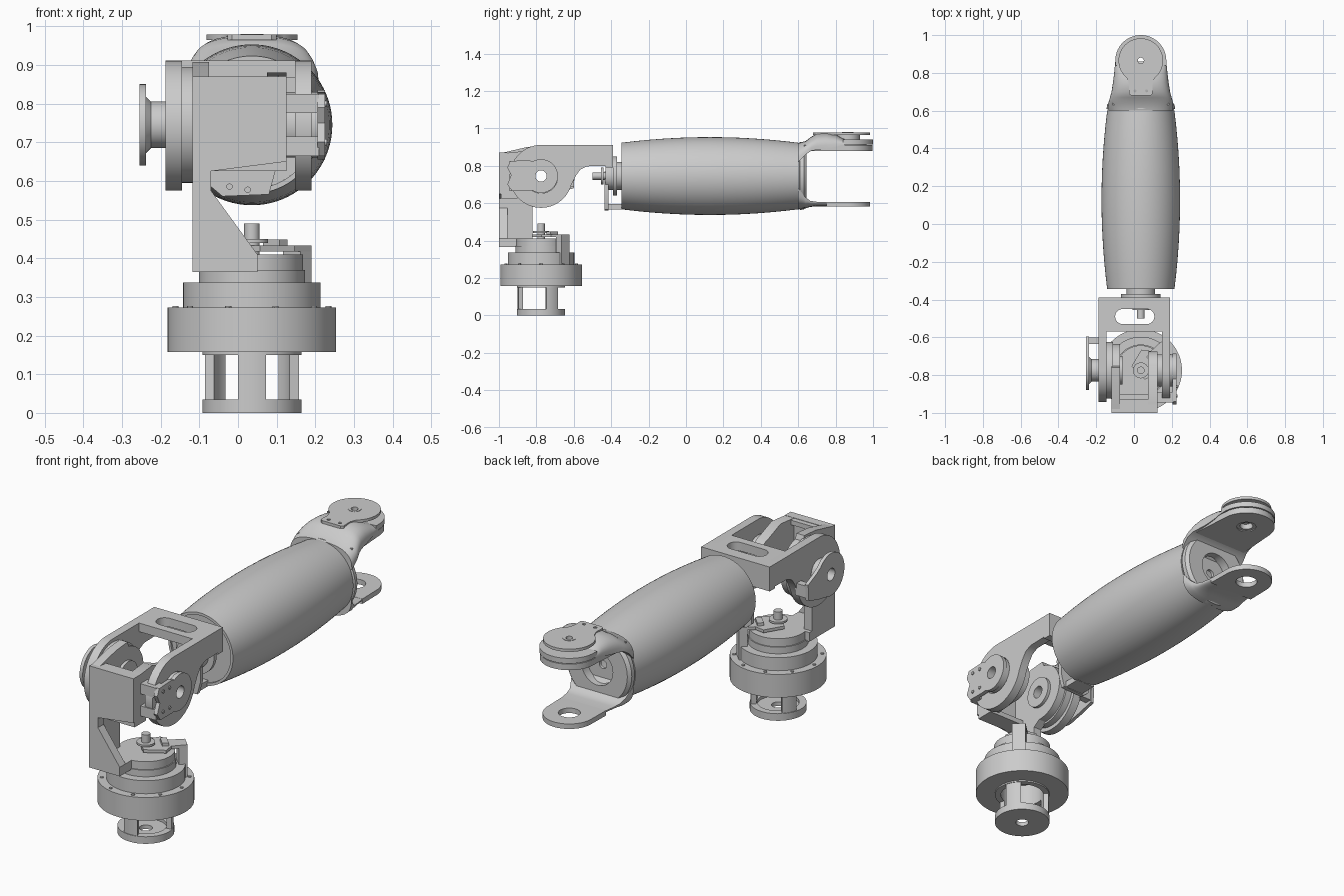
import bpy, bmesh
from math import sin, cos, pi, radians
from mathutils import Matrix, Vector

if "Cube" in bpy.data.objects:
    bpy.data.objects.remove(bpy.data.objects["Cube"])

CX, CY, JZ = 0.036, -0.775, 0.745   # base axis x/y, joint and arm height
# local (u, v, w) frames: plates are drawn in u,v and extruded along w
FRAME = {'z': Matrix.Identity(3),
         'x': Matrix(((0, 0, 1), (1, 0, 0), (0, 1, 0))),
         'y': Matrix(((1, 0, 0), (0, 0, 1), (0, 1, 0)))}


def finish(name, bm):
    bmesh.ops.remove_doubles(bm, verts=bm.verts, dist=1e-5)
    bmesh.ops.recalc_face_normals(bm, faces=bm.faces)
    me = bpy.data.meshes.new(name)
    bm.to_mesh(me)
    bm.free()
    ob = bpy.data.objects.new(name, me)
    bpy.context.collection.objects.link(ob)
    return ob


def lathe(name, axis, c, profile, n=64):
    """Revolve a closed (radius, offset) profile; c = world centre."""
    bm = bmesh.new()
    vs = [bm.verts.new((r, 0, t)) for r, t in profile]
    es = [bm.edges.new((vs[i], vs[(i + 1) % len(vs)])) for i in range(len(vs))]
    bmesh.ops.spin(bm, geom=vs + es, cent=(0, 0, 0), axis=(0, 0, 1), angle=2 * pi, steps=n)
    bm.transform(Matrix.Translation(c) @ FRAME[axis].to_4x4())
    return finish(name, bm)


def tube(name, axis, c, r, a, b, hole=0.0, n=64):
    return lathe(name, axis, c, [(hole, a), (r, a), (r, b), (hole, b)], n)


def box(name, x0, x1, y0, y1, z0, z1, turn=None):
    bm = bmesh.new()
    bmesh.ops.create_cube(bm, size=1)
    bm.transform(Matrix.Translation(((x0 + x1) / 2, (y0 + y1) / 2, (z0 + z1) / 2))
                 @ Matrix.Diagonal((x1 - x0, y1 - y0, z1 - z0, 1)))
    if turn:
        bm.transform(turn)
    return finish(name, bm)


def plate(name, axis, a, b, outer, holes=(), turn=None):
    """Flat plate with holes, filled from closed 2D outlines."""
    cu = bpy.data.curves.new(name, 'CURVE')
    cu.dimensions, cu.fill_mode, cu.extrude = '2D', 'BOTH', (b - a) / 2
    for pts in [outer, *holes]:
        sp = cu.splines.new('POLY')
        sp.points.add(len(pts) - 1)
        for p, q in zip(sp.points, pts):
            p.co = (q[0], q[1], 0, 1)
        sp.use_cyclic_u = True
    tmp = bpy.data.objects.new(name, cu)
    bpy.context.collection.objects.link(tmp)
    dg = bpy.context.evaluated_depsgraph_get()
    me = bpy.data.meshes.new_from_object(tmp.evaluated_get(dg))
    bm = bmesh.new()
    bm.from_mesh(me)
    bpy.data.objects.remove(tmp)
    bpy.data.curves.remove(cu)
    bpy.data.meshes.remove(me)
    bm.transform(FRAME[axis].to_4x4() @ Matrix.Translation((0, 0, (a + b) / 2)))
    if turn:
        bm.transform(turn)
    return finish(name, bm)


def arc(x, y, r, a0=0, a1=360, n=40):
    m = n if abs(a1 - a0) == 360 else n + 1
    return [(x + r * cos(radians(a0 + (a1 - a0) * i / n)),
             y + r * sin(radians(a0 + (a1 - a0) * i / n))) for i in range(m)]


def slot(x0, x1, y, r):
    return arc(x1 - r, y, r, -90, 90, 12) + arc(x0 + r, y, r, 90, 270, 12)


def loft(name, stations, n=24):
    """Vaulted arm: stations of (y, half width, flat z, crown z)."""
    bm = bmesh.new()
    rings = []
    for y, w, zb, zt in stations:
        ring = []
        for i in range(n + 1):
            a = pi * i / n
            c, s = cos(a), max(sin(a), 0)
            ring.append(bm.verts.new((CX + w * abs(c) ** .7 * (1 if c > 0 else -1), y,
                                      zb + (zt - zb) * s ** .7)))
        rings.append(ring)
    for p, q in zip(rings, rings[1:]):
        for i in range(n + 1):
            j = (i + 1) % (n + 1)
            bm.faces.new((p[i], p[j], q[j], q[i]))
    bm.faces.new(rings[0])
    bm.faces.new(rings[-1])
    return finish(name, bm)


# --- pedestal: foot ring, three posts, stepped drum
base = (CX, CY, 0)
lathe('foot_ring', 'z', base, [(.03, 0), (.128, 0), (.128, .035), (.095, .035), (.095, .02), (.03, .02)])
for k in range(3):
    mid = -90 + 120 * k
    outline = arc(CX, CY, .125, mid - 17, mid + 17, 10) + arc(CX, CY, .1, mid + 17, mid - 17, 10)
    plate(f'foot_post_{k}', 'z', .03, .165, outline)
lathe('base_drum', 'z', base, [(.1, .157), (.218, .157), (.218, .272), (.178, .272), (.178, .337),
                               (.137, .337), (.137, .37), (0, .37), (0, .26), (.1, .26)], 72)
tube('drum_collar', 'z', base, .128, .15, .17, .1)
for k in range(10):
    a = 2 * pi * k / 10
    tube(f'drum_bolt_{k}', 'z', (CX + .198 * cos(a), CY + .198 * sin(a), 0), .008, .27, .276, n=12)

# --- turntable, centre shaft and sensor bracket turned 45 degrees
tube('turntable', 'z', base, .132, .37, .41)
tube('shaft', 'z', base, .02, .41, .49, n=24)
tube('shaft_collar', 'z', base, .042, .44, .45, n=32)
turn = Matrix.Translation((CX, CY, 0)) @ Matrix.Rotation(radians(45), 4, 'Z')
box('sensor_leg', .145, .185, -.032, .032, .27, .42, turn)
plate('sensor_plate', 'z', .418, .433, [(-.02, -.05), (.08, -.075), (.11, -.035), (.185, -.032),
      (.185, .032), (.11, .035), (.08, .075), (-.02, .05)], [arc(0, 0, .015, n=16)], turn)
box('sensor_chip', .07, .1, -.03, .03, .43, .448, turn)

# --- shoulder bracket: front plate with gusset, side walls, foot
plate('shoulder_front_plate', 'y', -1, -.955, [(-.118, .365), (.05, .365), (.05, .41), (-.07, .575),
      (-.07, .625), (.125, .65), (.125, .87), (-.118, .87)])
box('shoulder_foot', -.118, .05, -.99, -.8, .365, .41)
box('shoulder_lower_lip', -.08, .125, -.99, -.9, .625, .65)
hub = arc(CY, JZ, .14, -120, 80, 30)
plate('shoulder_left_wall', 'x', -.118, -.075,
      [(-1, .365), (-.82, .365), (-.82, .58)] + hub[4:] + [(-.76, .908), (-.85, .9), (-1, .865)],
      [arc(CY, JZ, .06)])
plate('shoulder_right_wall', 'x', .075, .125,
      [(-.99, .63)] + arc(CY, JZ, .1, -100, 80, 24) + [(-.85, .88), (-.99, .865)],
      [arc(CY, JZ, .03, n=24)])
box('shoulder_top_web', -.08, .125, -1, -.93, .845, .868)

# --- elbow fork: two rounded cheeks, top plate with slot, end wall
cheek = [(-.39, .911), (CY, .911)] + arc(CY, .743, .168, 90, 345, 44) + \
        [(-.59, .745), (-.565, .78), (-.53, .797), (-.39, .8)]
plate('fork_left_cheek', 'x', -.187, -.145, cheek, [arc(CY, .743, .035, n=24)])
plate('fork_right_cheek', 'x', .148, .19, cheek, [arc(CY, .743, .09)])
plate('fork_top_plate', 'z', .868, .911, [(-.187, -.39), (.19, -.39), (.19, -.57), (-.187, -.57)],
      [slot(-.1, .108, -.49, .04)])
box('fork_end_wall', -.187, .19, -.43, -.39, .79, .911)
tube('joint_bearing_ring', 'x', (0, CY, JZ), .15, -.145, -.112, .115)
tube('joint_inner_hub', 'x', (0, CY, JZ), .075, -.145, -.06, .03)
tube('joint_right_hub', 'x', (0, CY, JZ), .085, .12, .215, .03)

# left joint cover with lobe
lathe('left_neck', 'x', (0, CY, JZ), [(.03, -.187), (.06, -.187), (.06, -.225), (.075, -.24), (.03, -.24)], 48)
plate('left_cover', 'x', -.255, -.238,
      arc(CY, JZ, .105, 40, 290, 30) + [(-.67, .66), (-.6, .68), (-.595, .76), (-.66, .79)],
      [arc(CY, JZ, .03, n=24)])
box('left_cover_leg', -.25, -.18, -.635, -.6, .69, .75)

# right joint cover with lobe toward the front
plate('right_cover', 'x', .205, .225,
      arc(CY, JZ, .09, -120, 120, 30) + [(-.84, .83), (-.94, .825), (-.955, .79), (-.935, .75),
                                         (-.955, .7), (-.93, .665), (-.84, .665)],
      [arc(CY, JZ, .03, n=24)])
for k, z in enumerate((.69, .80)):
    box(f'right_cover_spacer_{k}', .12, .21, -.945, -.89, z - .025, z + .025)
for k in range(4):
    tube(f'right_cover_bolt_{k}', 'x', (0, -.91 + .05 * (k % 2), .7 + .1 * (k // 2)), .008, .22, .23, n=12)

# --- forearm mounting: shaft, flanges and hanging bracket
arm = (CX, 0, JZ)
tube('arm_shaft', 'y', arm, .02, -.5, -.4, n=24)
tube('arm_shaft_collar', 'y', arm, .045, -.455, -.44, n=32)
tube('arm_flange', 'y', arm, .075, -.43, -.3)
tube('arm_flange_disc', 'y', arm, .105, -.39, -.37)
plate('arm_sensor_bracket', 'y', -.435, -.415, [(-.07, .585), (-.04, .56), (.08, .565), (.098, .63),
      (.098, .7), (-.02, .77), (-.07, .7)], [arc(-.022, .585, .007, n=12), arc(.025, .577, .007, n=12)])
box('arm_sensor_leg', -.03, .07, -.43, -.33, .565, .595)
tube('arm_end_disc', 'y', arm, .165, -.335, -.31)

# --- barrel shaped forearm sleeve, hollow
steps = [i / 12 for i in range(13)]
outer = [(.178 + .03 * (1 - (2 * s - 1) ** 2), -.345 + .945 * s) for s in steps]
lathe('forearm_sleeve', 'y', arm, outer + [(.165, .6), (.165, -.345)], 80)

# --- wrist fork
lathe('wrist_collar', 'y', arm, [(.085, .585), (.172, .585), (.172, .605), (.181, .61), (.179, .63),
                                 (.165, .645), (.085, .645)])
tube('wrist_recess', 'y', arm, .09, .585, .6, .02)
TY = .865
loft('wrist_upper_arm', [(.6, .17, .82, .922), (.64, .172, .86, .932), (.67, .163, .88, .955),
                         (.7, .155, .885, .972), (.75, .147, .89, .976), (.8, .141, .9, .968),
                         (.83, .138, .91, .95), (.86, .135, .914, .938)])
loft('wrist_lower_arm', [(.6, .168, .68, .567), (.64, .15, .63, .572), (.665, .138, .612, .58),
                         (.7, .13, .607, .583), (.76, .121, .606, .583)])


def tongue(r, y0, w):
    return arc(CX, TY, r, 0, 180, 36) + [(CX - w, y0), (CX + w, y0)]


bore = arc(CX, TY, .045, n=32)
plate('wrist_upper_slab', 'z', .88, .91, tongue(.133, .63, .15), [bore])
plate('wrist_upper_rim', 'z', .914, .94, tongue(.135, .84, .135), [bore])
tube('wrist_spacer', 'z', (CX, TY, 0), .1, .9, .925, .045)
tube('wrist_hub', 'z', (CX, TY, 0), .065, .885, .968, .03)
plate('wrist_cover', 'z', .964, .978,
      arc(CX, TY, .118, -52, 232, 44) + [(-.025, .74), (-.027, .69), (-.015, .68), (.087, .68), (.099, .69), (.097, .74)],
      [arc(CX, TY, .016, n=20), arc(.005, .705, .008, n=12), arc(.067, .705, .008, n=12)])
tube('wrist_cover_ring', 'z', (CX, TY, 0), .03, .975, .98, .016, 32)
plate('wrist_lower_tongue', 'z', .582, .607, tongue(.12, .75, .122), [arc(CX, TY, .05, n=32)])

# smooth round surfaces, keep hard edges
bpy.ops.object.select_all(action='SELECT')
bpy.context.view_layer.objects.active = bpy.context.selected_objects[0]
bpy.ops.object.shade_smooth_by_angle(angle=radians(30))
